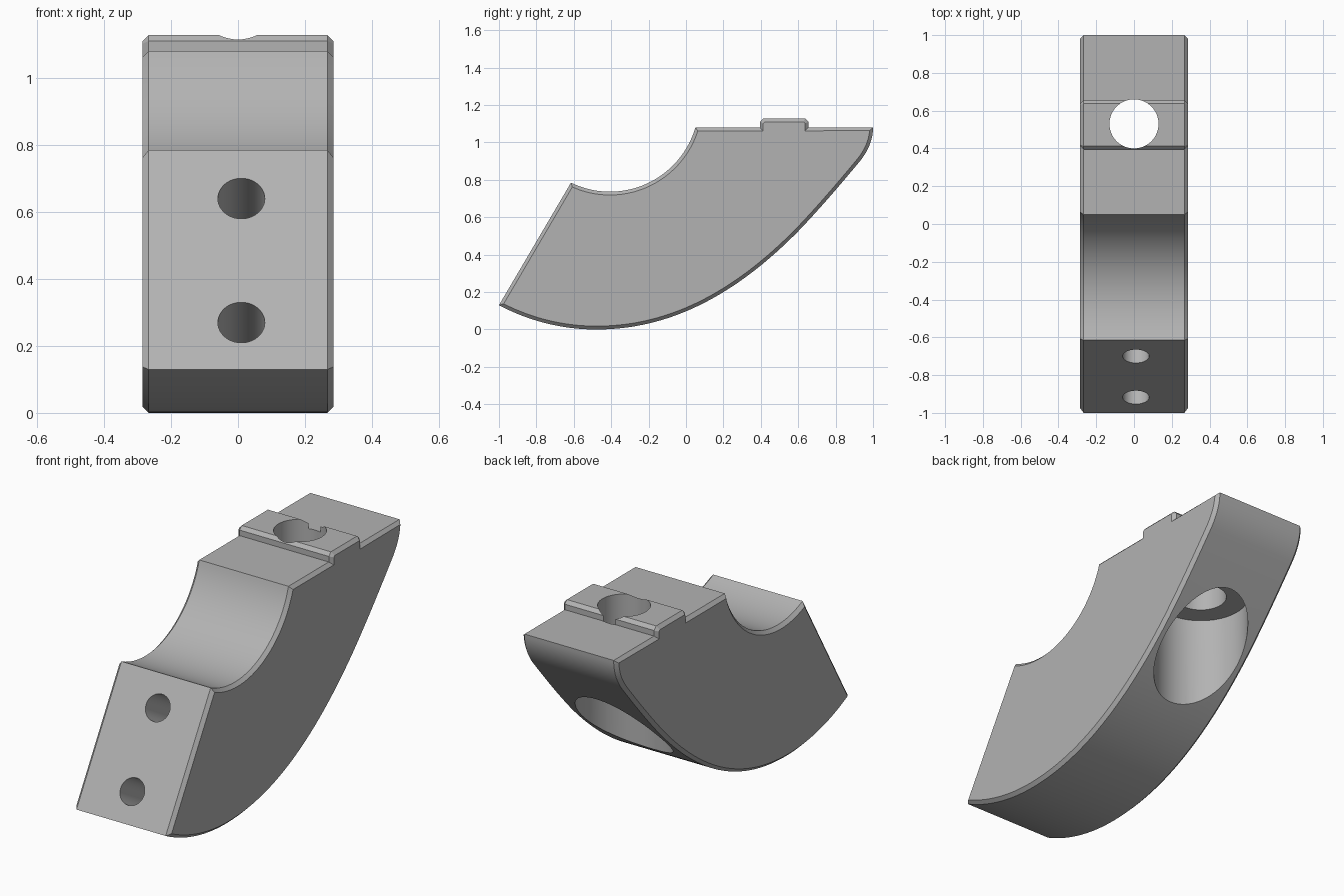
import bpy, bmesh, math
from mathutils import Vector, Matrix
from mathutils.geometry import interpolate_bezier

cube = bpy.data.objects.get("Cube")
if cube:
    bpy.data.objects.remove(cube, do_unlink=True)

HALF = 0.285      # half width of the block
CHAMFER = 0.018   # side edge chamfer

steel = bpy.data.materials.new("grey steel")
steel.use_nodes = True
GREY = (0.45, 0.45, 0.45, 1)
steel.diffuse_color = GREY
steel.node_tree.nodes["Principled BSDF"].inputs["Base Color"].default_value = GREY


def curve(a, b, c, d, n):
    """Bezier points without the last one."""
    pts = interpolate_bezier(*[Vector((*p, 0)) for p in (a, b, c, d)], n + 1)
    return [Vector((p.x, p.y)) for p in pts[:-1]]


def arc(cy, cz, start, end, n):
    """Points on a circle running through both end points."""
    c, s, e = Vector((cy, cz)), Vector(start), Vector(end)
    a0 = math.atan2(s.y - cz, s.x - cy)
    a1 = math.atan2(e.y - cz, e.x - cy)
    r0, r1 = (s - c).length, (e - c).length
    out = []
    for i in range(n + 1):
        t = i / n
        a, r = a0 + (a1 - a0) * t, r0 + (r1 - r0) * t
        out.append(Vector((cy + r * math.cos(a), cz + r * math.sin(a))))
    return out


def inset(pts, d):
    """Mitred inward offset of a counter-clockwise outline."""
    out = []
    for i, p in enumerate(pts):
        u = (p - pts[i - 1]).normalized()
        v = (pts[(i + 1) % len(pts)] - p).normalized()
        n1, n2 = Vector((-u.y, u.x)), Vector((-v.y, v.x))
        out.append(p + (n1 + n2) * d / (1 + n1.dot(n2)))
    return out


# Outline in (y, z): outer sweep, top with raised key, concave bore, front face
outline = curve((-1, .13), (-.84, .045), (-.66, 0), (-.48, 0), 20)
outline += curve((-.48, 0), (-.1, 0), (.25, .17), (.6, .525), 36)
outline += curve((.6, .525), (.72, .65), (.83, .78), (.93, .9), 8)
outline += curve((.93, .9), (.97, .95), (1, 1.01), (1, 1.08), 12)
outline += [Vector(p) for p in ((1, 1.08), (.655, 1.08), (.655, 1.11), (.637, 1.128),
                                (.413, 1.128), (.395, 1.11), (.395, 1.08))]
outline += arc(-.41, 1.211, (.05, 1.08), (-.615, .785), 40)

# Clamp body: four rings across the width, capped at both sides
small = inset(outline, CHAMFER)
bm = bmesh.new()
rings = [[bm.verts.new((x, p.x, p.y)) for p in ring]
         for x, ring in ((-HALF, small), (-HALF + CHAMFER, outline),
                         (HALF - CHAMFER, outline), (HALF, small))]
for r0, r1 in zip(rings, rings[1:]):
    for i in range(len(r0)):
        bm.faces.new((r0[i - 1], r0[i], r1[i], r1[i - 1]))
bm.faces.new(rings[0])
bm.faces.new(rings[-1])
bmesh.ops.recalc_face_normals(bm, faces=bm.faces)
mesh = bpy.data.meshes.new("clamp_body")
bm.to_mesh(mesh)
bm.free()
mesh.materials.append(steel)
body = bpy.data.objects.new("clamp_body", mesh)
bpy.context.collection.objects.link(body)
bpy.context.view_layer.objects.active = body
body.select_set(True)


def drill(name, start, end, radius):
    """Cut a round hole between two points."""
    start, end = Vector(start), Vector(end)
    axis = end - start
    place = Matrix.Translation((start + end) / 2) @ axis.to_track_quat('Z', 'Y').to_matrix().to_4x4()
    b = bmesh.new()
    bmesh.ops.create_cone(b, cap_ends=True, segments=64, radius1=radius, radius2=radius,
                          depth=axis.length, matrix=place)
    me = bpy.data.meshes.new(name)
    b.to_mesh(me)
    b.free()
    me.materials.append(steel)
    cutter = bpy.data.objects.new(name, me)
    cutter.hide_render = True
    bpy.context.collection.objects.link(cutter)
    mod = body.modifiers.new(name, 'BOOLEAN')
    mod.operation, mod.solver, mod.object = 'DIFFERENCE', 'EXACT', cutter
    bpy.ops.object.modifier_apply(modifier=name)
    bpy.data.objects.remove(cutter, do_unlink=True)


# Bolt hole with a wide counterbore from underneath
drill("counterbore", (0, .53, -.2), (0, .53, .77), .24)
drill("bolt_hole", (0, .53, .6), (0, .53, 1.3), .13)

# Two pin holes square to the sloping front face
normal = Vector((0, -.862, .507))
for y, z in ((-.70, .64), (-.918, .27)):
    mouth = Vector((.01, y, z))
    drill("pin_hole", mouth + normal * .1, mouth - normal * .3, .07)

bpy.ops.object.shade_smooth_by_angle(angle=math.radians(30))
